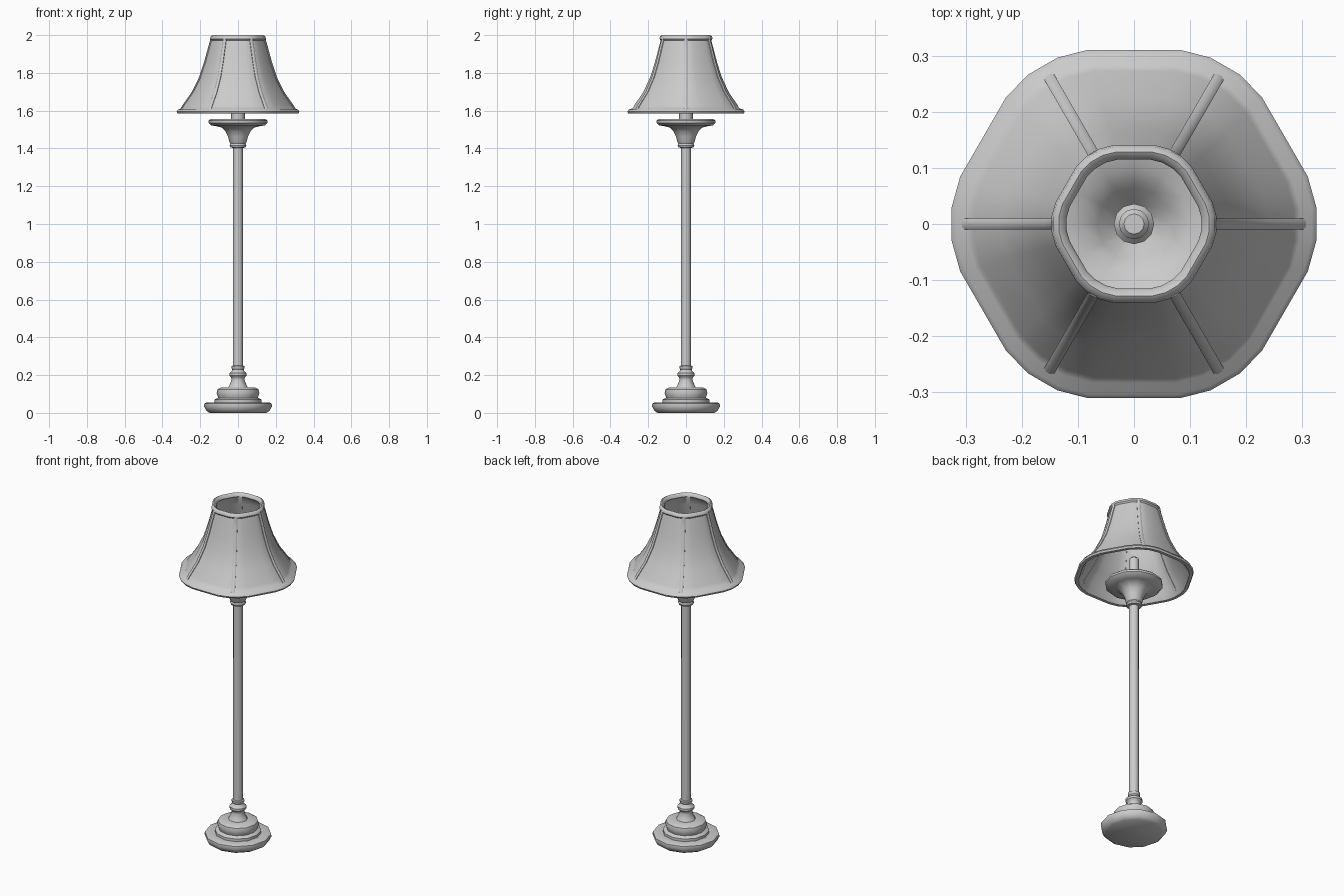
import bpy
import bmesh
from math import cos, sin, pi, radians
from mathutils import Matrix, Vector

if "Cube" in bpy.data.objects:
    bpy.data.objects.remove(bpy.data.objects["Cube"])

grey = bpy.data.materials.new("plain grey")
grey.use_nodes = True
grey.diffuse_color = (0.6, 0.6, 0.6, 1)
grey.node_tree.nodes["Principled BSDF"].inputs["Base Color"].default_value = grey.diffuse_color


def circle(sides):
    return [Vector((cos(2 * pi * i / sides), sin(2 * pi * i / sides), 0)) for i in range(sides)]


def rounded_hexagon():
    """Unit hexagon with a corner on +x, each corner rounded by four points."""
    corner = [Vector((0.953, -0.26, 0)), Vector((1, -0.092, 0)),
              Vector((1, 0.092, 0)), Vector((0.953, 0.26, 0))]
    return [Matrix.Rotation(k * pi / 3, 3, 'Z') @ p for k in range(6) for p in corner]


def finish(name, bm, angle):
    bmesh.ops.recalc_face_normals(bm, faces=bm.faces)
    mesh = bpy.data.meshes.new(name)
    bm.to_mesh(mesh)
    bm.free()
    mesh.materials.append(grey)
    obj = bpy.data.objects.new(name, mesh)
    bpy.context.collection.objects.link(obj)
    bpy.ops.object.select_all(action='DESELECT')
    obj.select_set(True)
    bpy.context.view_layer.objects.active = obj
    bpy.ops.object.shade_smooth_by_angle(angle=radians(angle))
    return obj


def sweep(name, outline, profile, closed=False, angle=40):
    """Stack scaled copies of an outline along a (radius, height) profile."""
    bm = bmesh.new()
    rings = [[bm.verts.new((p.x * r, p.y * r, z)) for p in outline] for r, z in profile]
    pairs = list(zip(rings, rings[1:]))
    if closed:
        pairs.append((rings[-1], rings[0]))
    else:
        bm.faces.new(rings[0])
        bm.faces.new(rings[-1])
    n = len(outline)
    for a, b in pairs:
        for i in range(n):
            j = (i + 1) % n
            bm.faces.new((a[i], a[j], b[j], b[i]))
    return finish(name, bm, angle)


# Stepped foot and turned knob
sweep("base", circle(12), [
    (0.15, 0), (0.168, 0.012), (0.18, 0.035), (0.178, 0.05), (0.165, 0.055),
    (0.125, 0.055), (0.125, 0.07), (0.105, 0.08), (0.108, 0.09), (0.113, 0.105),
    (0.108, 0.125), (0.095, 0.133), (0.052, 0.135), (0.044, 0.15), (0.034, 0.175),
    (0.036, 0.187), (0.046, 0.197), (0.046, 0.21), (0.034, 0.22), (0.03, 0.23),
    (0.034, 0.235), (0.034, 0.247), (0.027, 0.25)])

# Long pole
sweep("pole", circle(12), [(0.027, 0.24), (0.026, 1.42)])

# Flared cup with a hollow top
sweep("cup", circle(12), [
    (0.028, 1.403), (0.04, 1.405), (0.044, 1.415), (0.04, 1.425), (0.046, 1.435),
    (0.052, 1.46), (0.066, 1.49), (0.086, 1.51), (0.11, 1.517), (0.142, 1.522),
    (0.156, 1.535), (0.156, 1.547), (0.146, 1.555), (0.1, 1.545), (0.065, 1.51),
    (0.034, 1.475)])

# Lamp holder rising from the cup
sweep("lamp_holder", circle(12), [
    (0.036, 1.46), (0.036, 1.59), (0.027, 1.6), (0.027, 1.695), (0.018, 1.705)])

# Shade wall, thickened inward, with a rolled rim at each end
wall = [(0.285, 1.63), (0.236, 1.70), (0.197, 1.78), (0.171, 1.86),
        (0.152, 1.93), (0.14, 1.972)]
outer = [(0.302, 1.585), (0.32, 1.585), (0.325, 1.595), (0.317, 1.606), (0.296, 1.612)]
top_rim = [(0.147, 1.98), (0.144, 1.994), (0.134, 2.0), (0.124, 1.994), (0.12, 1.98)]
inner = [(r - 0.01, z) for r, z in reversed(wall)]
sweep("lampshade", rounded_hexagon(), outer + wall + top_rim + inner + [(0.284, 1.61)],
      closed=True, angle=50)

# Six ribs along the corners of the shade
rib_path = [(0.299, 1.608)] + wall + [(0.14, 1.985)]
bm = bmesh.new()
for k in range(6):
    turn = Matrix.Rotation(k * pi / 3, 3, 'Z')
    rings = []
    for r, z in rib_path:
        section = [(-0.014, -0.01), (0.004, -0.01), (0.008, -0.005),
                   (0.008, 0.005), (0.004, 0.01), (-0.014, 0.01)]
        rings.append([bm.verts.new(turn @ Vector((r + dx, dy, z))) for dx, dy in section])
    for a, b in zip(rings, rings[1:]):
        for i in range(6):
            j = (i + 1) % 6
            bm.faces.new((a[i], a[j], b[j], b[i]))
    bm.faces.new(rings[0])
    bm.faces.new(rings[-1])
finish("shade_ribs", bm, 40)
